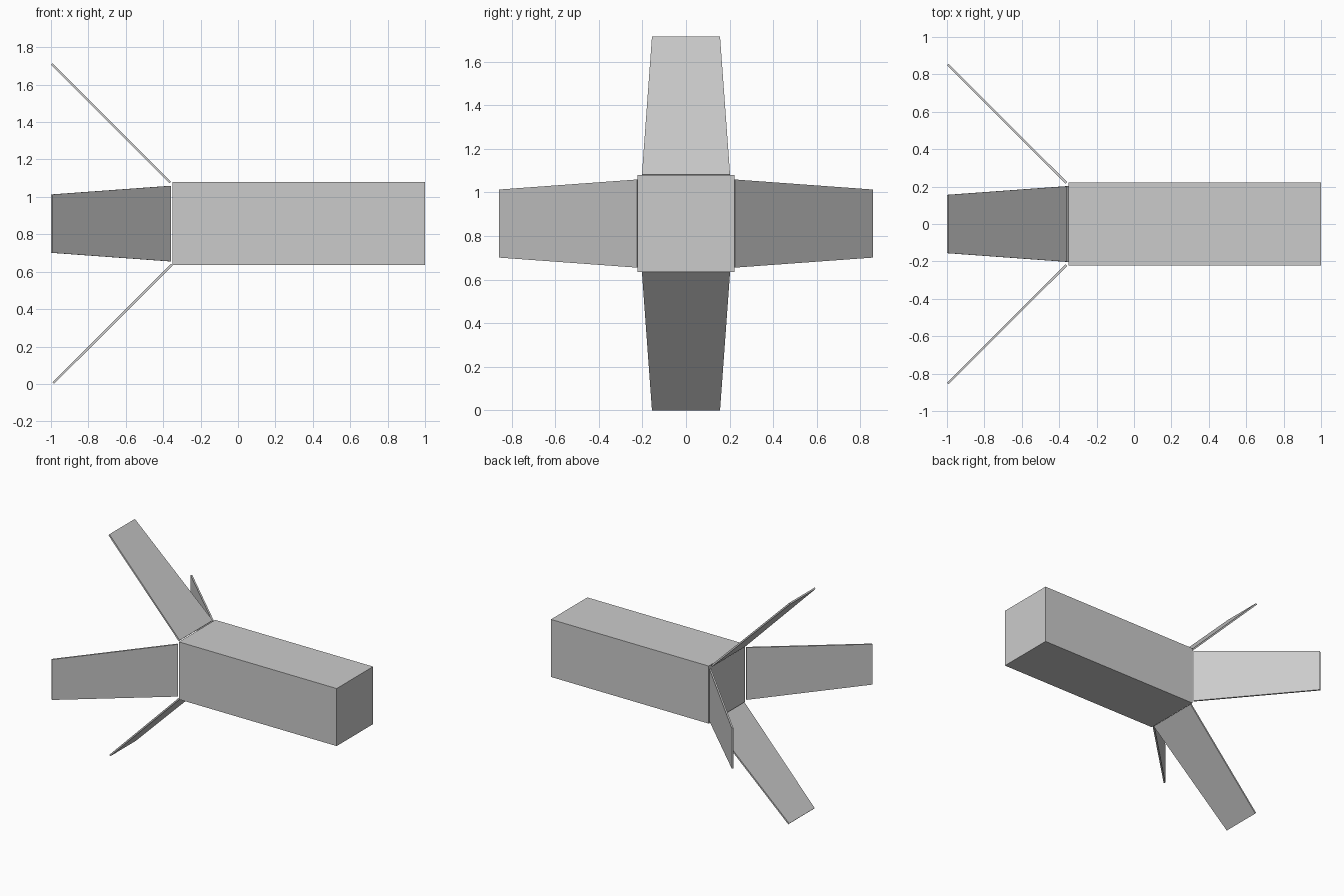
import bpy, bmesh
from math import pi
from mathutils import Matrix, Vector

cube = bpy.data.objects.get("Cube")
if cube:
    bpy.data.objects.remove(cube, do_unlink=True)

grey = bpy.data.materials.new("light grey")
grey.use_nodes = True
colour = (0.6, 0.6, 0.6, 1)
grey.diffuse_color = colour
grey.node_tree.nodes["Principled BSDF"].inputs["Base Color"].default_value = colour

MID_Z = 0.857       # height of the body axis
THICK = 0.012       # fin thickness


def add_object(name, bm):
    bmesh.ops.recalc_face_normals(bm, faces=bm.faces)
    mesh = bpy.data.meshes.new(name)
    bm.to_mesh(mesh)
    bm.free()
    mesh.materials.append(grey)
    obj = bpy.data.objects.new(name, mesh)
    bpy.context.collection.objects.link(obj)
    return obj


# Square body
bm = bmesh.new()
bmesh.ops.create_cube(bm, size=1, matrix=Matrix.Translation((0.325, 0, MID_Z))
                      @ Matrix.Diagonal((1.35, 0.445, 0.445, 1)))
add_object("body", bm)


def add_fin(name, angle, shift):
    """Tapered plate leaning back at 45 degrees, turned about the body axis."""
    root = Vector((-0.362 + shift, 0, 0.220))
    tip = Vector((-0.996 + shift, 0, 0.853))
    normal = Vector((-1, 0, -1)).normalized() * THICK
    bm = bmesh.new()
    corners = [(root, -0.202), (root, 0.202), (tip, 0.156), (tip, -0.156)]
    verts = [bm.verts.new(p + Vector((0, w, 0)) - normal / 2) for p, w in corners]
    face = bm.faces.new(verts)
    ext = bmesh.ops.extrude_face_region(bm, geom=[face])["geom"]
    bmesh.ops.translate(bm, vec=normal,
                        verts=[v for v in ext if isinstance(v, bmesh.types.BMVert)])
    turn = Matrix.Translation((0, 0, MID_Z)) @ Matrix.Rotation(angle, 4, "X")
    bmesh.ops.transform(bm, matrix=turn, verts=bm.verts)
    add_object(name, bm)


# Four tail fins
for i, (name, shift) in enumerate([("top_fin", 0), ("front_fin", 0),
                                   ("bottom_fin", 0.008), ("back_fin", 0)]):
    add_fin(name, i * pi / 2, shift)
